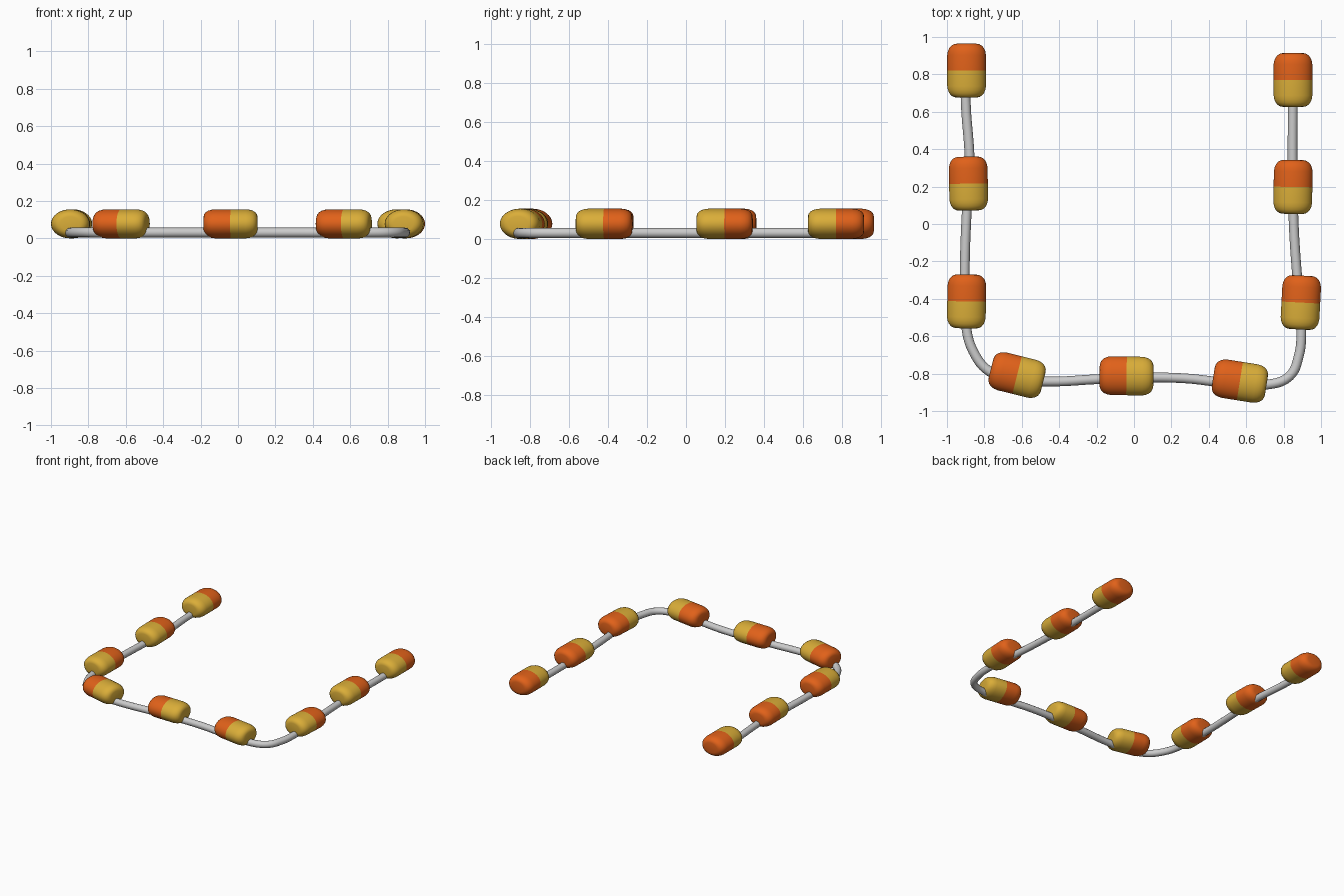
import bpy, bmesh, math
from mathutils import Matrix

if "Cube" in bpy.data.objects:
    bpy.data.objects.remove(bpy.data.objects["Cube"])


def material(name, color):
    m = bpy.data.materials.new(name)
    m.diffuse_color = color
    m.use_nodes = True
    m.node_tree.nodes["Principled BSDF"].inputs["Base Color"].default_value = m.diffuse_color
    return m


ORANGE = material("orange", (0.75, 0.12, 0.01, 1))
YELLOW = material("yellow", (0.70, 0.42, 0.04, 1))

# half of the rounded barrel outline: (radius, distance along axis)
HALF = [(0, .144), (.052, .144), (.068, .141), (.082, .133), (.093, .120),
        (.100, .103), (.1035, .083), (.1035, .0)]
SIDES = 40


def float_half(name, sign, mat, matrix):
    """Turned half barrel along +/-Y, squashed in height."""
    bm = bmesh.new()
    rows = []
    for r, d in HALF:
        if r == 0:
            rows.append([bm.verts.new((0, sign * d, 0))])
        else:
            rows.append([bm.verts.new((r * math.cos(2 * math.pi * i / SIDES), sign * d,
                                       .75 * r * math.sin(2 * math.pi * i / SIDES)))
                         for i in range(SIDES)])
    for a, b in zip(rows, rows[1:]):
        for i in range(SIDES):
            j = (i + 1) % SIDES
            if len(a) == 1:
                bm.faces.new((a[0], b[i], b[j]))
            else:
                bm.faces.new((a[i], b[i], b[j], a[j]))
    bmesh.ops.recalc_face_normals(bm, faces=bm.faces)
    # the open half may be oriented inward: check the end cap
    bm.normal_update()
    cap = max(bm.faces, key=lambda f: sign * f.calc_center_median().y)
    if cap.normal.y * sign < 0:
        bmesh.ops.reverse_faces(bm, faces=bm.faces)
    me = bpy.data.meshes.new(name)
    bm.to_mesh(me)
    bm.free()
    me.materials.append(mat)
    for p in me.polygons:
        p.use_smooth = True
    ob = bpy.data.objects.new(name, me)
    ob.matrix_world = matrix
    bpy.context.collection.objects.link(ob)


# floats: x, y, heading in degrees of the orange end (0 = +Y)
FLOATS = [(-.895, .82, 0), (-.885, .216, 1), (-.895, -.414, -1),
          (-.625, -.808, 76), (-.04, -.812, 89), (.566, -.84, 81),
          (.892, -.42, -3), (.85, .198, -1), (.85, .77, 0)]
for n, (x, y, a) in enumerate(FLOATS, 1):
    mat = Matrix.Translation((x, y, .078)) @ Matrix.Rotation(math.radians(a), 4, 'Z')
    float_half(f"float_{n}_orange_half", 1, ORANGE, mat)
    float_half(f"float_{n}_yellow_half", -1, YELLOW, mat)

# cable threaded through the floats
PATH = [(-.9, .78), (-.9, .66), (-.878, .3), (-.895, .05), (-.905, -.27), (-.9, -.53),
        (-.86, -.68), (-.77, -.79), (-.625, -.83), (-.45, -.842), (-.2, -.83),
        (0, -.822), (.27, -.825), (.5, -.85), (.7, -.86), (.83, -.815),
        (.88, -.71), (.895, -.56), (.885, -.4), (.87, -.25), (.852, .05),
        (.848, .35), (.85, .74)]
cu = bpy.data.curves.new("cable", 'CURVE')
cu.dimensions = '3D'
cu.bevel_depth = .026
cu.bevel_resolution = 4
cu.resolution_u = 6
cu.use_fill_caps = True
sp = cu.splines.new('BEZIER')
sp.bezier_points.add(len(PATH) - 1)
for p, (x, y) in zip(sp.bezier_points, PATH):
    p.co = (x, y, .031)
    p.handle_left_type = p.handle_right_type = 'AUTO'
bpy.context.collection.objects.link(bpy.data.objects.new("cable", cu))
